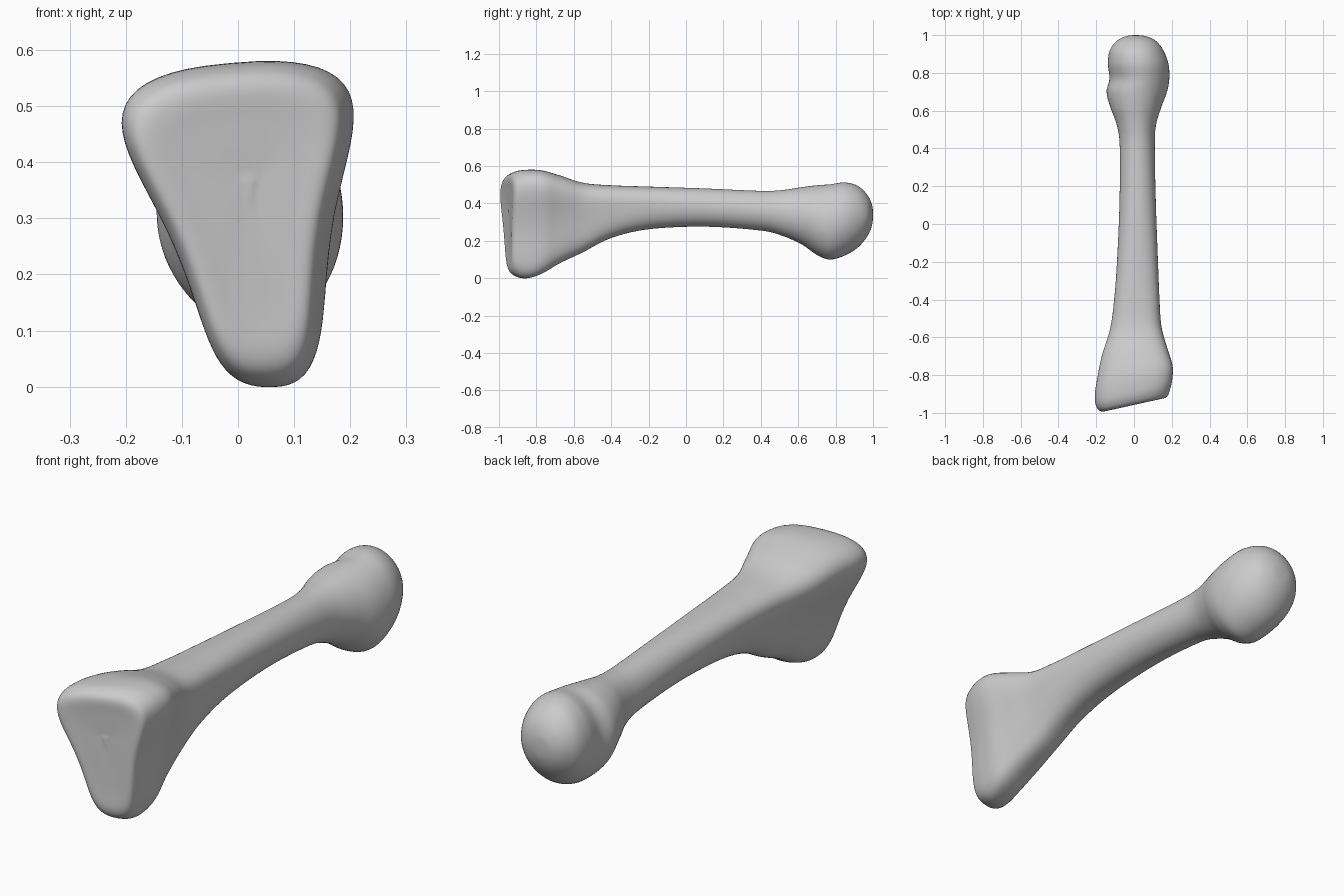
import bpy
import bmesh
from math import sin, cos, pi, copysign

SIDES = 72      # points around each cross-section
STEPS = 6       # rings between neighbouring stations

default_cube = bpy.data.objects.get("Cube")
if default_cube:
    bpy.data.objects.remove(default_cube, do_unlink=True)

# Stations: y, x min, x max, z bottom, z top, wedge amount
STATIONS = [
    (-.95, .02, .02, .36, .36, 1),
    (-.955, -.09, .11, .15, .47, 1),
    (-.955, -.17, .17, .05, .54, 1),
    (-.92, -.2, .19, .01, .57, 1),
    (-.86, -.207, .203, 0, .58, 1),
    (-.78, -.193, .204, .025, .576, .95),
    (-.68, -.17, .178, .08, .55, .85),
    (-.55, -.126, .146, .14, .51, .7),
    (-.4, -.105, .135, .215, .497, .5),
    (-.2, -.09, .127, .262, .49, .3),
    (.1, -.077, .116, .276, .48, .1),
    (.4, -.075, .11, .255, .467, 0),
    (.52, -.09, .116, .225, .472, 0),
    (.62, -.126, .145, .18, .487, 0),
    (.7, -.145, .175, .125, .497, 0),
    (.77, -.13, .187, .1, .502, 0),
    (.85, -.138, .182, .122, .512, 0),
    (.92, -.128, .155, .165, .493, 0),
    (.97, -.09, .115, .225, .445, 0),
    (.995, -.04, .06, .285, .39, 0),
    (1, .01, .01, .34, .34, 0),
]


def blend(p0, p1, p2, p3, t):
    """Smooth curve through p1 and p2."""
    return .5 * (2 * p1 + (p2 - p0) * t + (2 * p0 - 5 * p1 + 4 * p2 - p3) * t * t
                 + (3 * p1 - p0 - 3 * p2 + p3) * t ** 3)


def fit(values, low, high):
    """Rescale values to run exactly from low to high."""
    a, b = min(values), max(values)
    return [low + (v - a) / (b - a) * (high - low) for v in values]


def soft_power(v, e):
    return copysign(abs(v) ** e, v)


def section(y, x_min, x_max, z_min, z_max, wedge):
    """Oval that turns into a rounded, leaning wedge."""
    xs, zs = [], []
    for i in range(SIDES):
        a = 2 * pi * i / SIDES
        power = 1 - .2 * wedge
        u, v = soft_power(cos(a), power), soft_power(sin(a), power)
        width = 1 + wedge * (-.3 + .45 * v + .4 * v * v)
        xs.append(u * width - .17 * wedge * v)
        zs.append(v + .1 * wedge * u * (v + 1) / 2)
    xs, zs = fit(xs, x_min, x_max), fit(zs, z_min, z_max)
    # The wide end is cut at a slant
    slant = .22 * min(1, max(0, (-.5 - y) / .4))
    return [(x, y + slant * x, z) for x, z in zip(xs, zs)]


# Rings along the whole bone
rings = []
last = len(STATIONS) - 1
for i in range(last):
    near = [STATIONS[min(last, max(0, i + k))] for k in (-1, 0, 1, 2)]
    for s in range(STEPS):
        if i or s:
            rings.append(section(*[blend(*p, s / STEPS) for p in zip(*near)]))

# Skin the rings and close both ends
bm = bmesh.new()
loops = [[bm.verts.new(p) for p in ring] for ring in rings]
for a, b in zip(loops, loops[1:]):
    for i in range(SIDES):
        j = (i + 1) % SIDES
        bm.faces.new((a[i], a[j], b[j], b[i]))
for loop, station in ((loops[0], STATIONS[0]), (loops[-1], STATIONS[-1])):
    tip = bm.verts.new((station[1], station[0], station[3]))
    for i in range(SIDES):
        bm.faces.new((loop[i], loop[(i + 1) % SIDES], tip))
bmesh.ops.recalc_face_normals(bm, faces=bm.faces)
mesh = bpy.data.meshes.new("bone")
bm.to_mesh(mesh)
bm.free()
mesh.shade_smooth()
bone = bpy.data.objects.new("bone", mesh)
bpy.context.collection.objects.link(bone)

# Plain grey
grey = bpy.data.materials.new("bone_grey")
grey.use_nodes = True
colour = (.6, .6, .6, 1)
grey.diffuse_color = colour
grey.node_tree.nodes["Principled BSDF"].inputs["Base Color"].default_value = colour
mesh.materials.append(grey)
